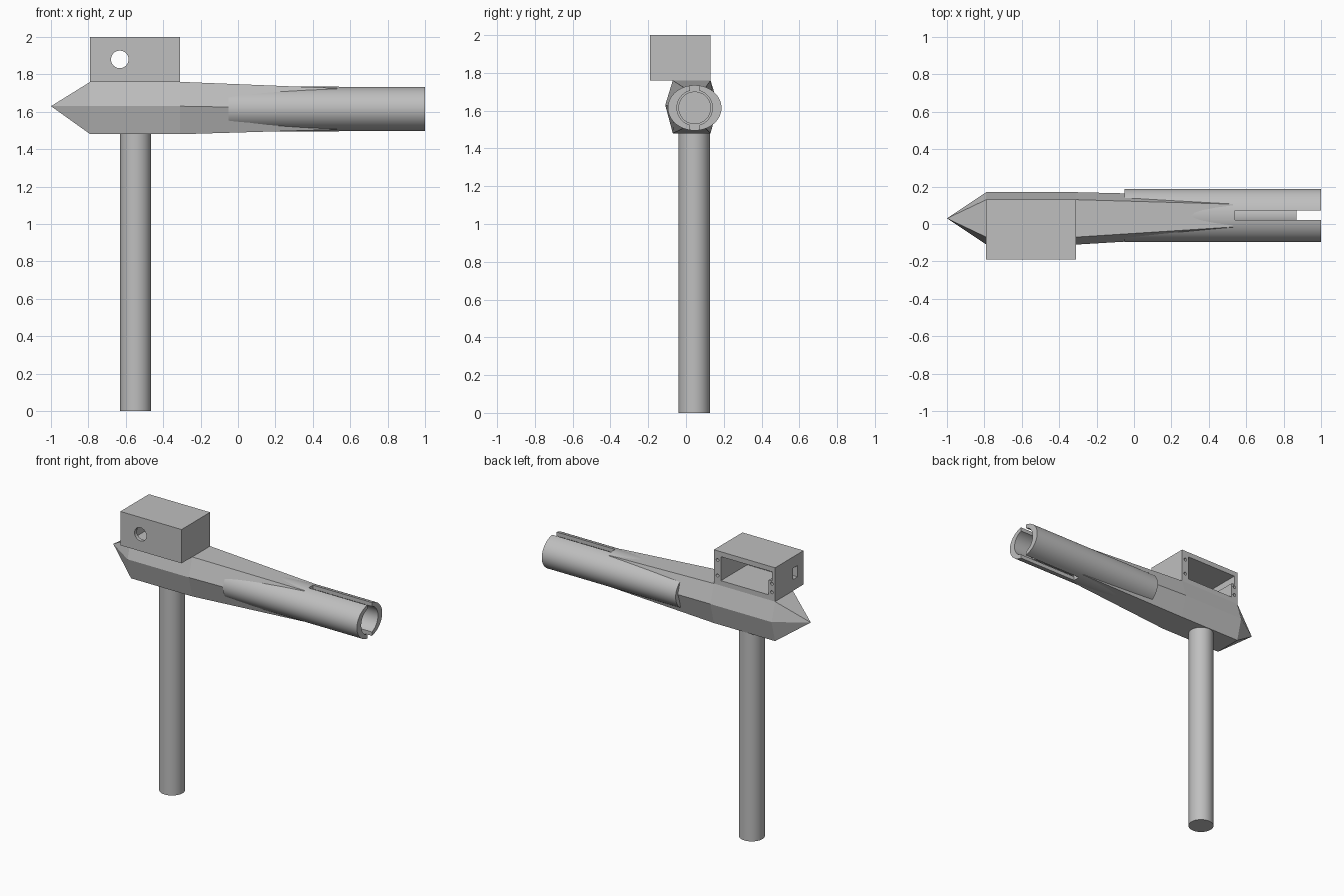
import bpy, bmesh, math
from mathutils import Matrix, Vector

cube = bpy.data.objects.get("Cube")
if cube:
    bpy.data.objects.remove(cube, do_unlink=True)

grey = bpy.data.materials.new("plain grey")
grey.use_nodes = True
COLOUR = (0.52, 0.52, 0.52, 1)
grey.diffuse_color = COLOUR
grey.node_tree.nodes["Principled BSDF"].inputs["Base Color"].default_value = COLOUR


def finish(name, bm):
    bmesh.ops.recalc_face_normals(bm, faces=bm.faces)
    mesh = bpy.data.meshes.new(name)
    bm.to_mesh(mesh)
    bm.free()
    mesh.materials.append(grey)
    obj = bpy.data.objects.new(name, mesh)
    bpy.context.collection.objects.link(obj)
    return obj


def block(name, low, high):
    low, high = Vector(low), Vector(high)
    bm = bmesh.new()
    bmesh.ops.create_cube(bm, size=1, matrix=Matrix.Translation((low + high) / 2)
                          @ Matrix.Diagonal((*(high - low), 1)))
    return finish(name, bm)


def rod(name, start, end, radius, flat=1, sides=64):
    # flat squashes a lying rod in z
    start, end = Vector(start), Vector(end)
    axis = end - start
    bm = bmesh.new()
    bmesh.ops.create_cone(bm, cap_ends=True, segments=sides, radius1=radius, radius2=radius,
                          depth=axis.length,
                          matrix=Matrix.Translation((start + end) / 2)
                          @ Matrix.Diagonal((1, 1, flat, 1))
                          @ axis.to_track_quat('Z', 'Y').to_matrix().to_4x4())
    return finish(name, bm)


def select(obj):
    bpy.ops.object.select_all(action='DESELECT')
    obj.select_set(True)
    bpy.context.view_layer.objects.active = obj


def carve(obj, cutters):
    select(obj)
    for cutter in cutters:
        cutter.hide_render = True
        mod = obj.modifiers.new("cut", 'BOOLEAN')
        mod.operation = 'DIFFERENCE'
        mod.solver = 'EXACT'
        mod.object = cutter
        bpy.ops.object.modifier_apply(modifier=mod.name)
        bpy.data.objects.remove(cutter, do_unlink=True)


def smooth(obj):
    select(obj)
    bpy.ops.object.shade_smooth_by_angle(angle=math.radians(30))


# Six-sided body with pointed nose, tapering into the barrel
def section(x, front, top_front, top_back, back, bottom, middle, top):
    return [(x, front, middle), (x, top_front, top), (x, top_back, top),
            (x, back, middle), (x, top_back, bottom), (x, top_front, bottom)]


sections = [section(-0.79, -0.11, -0.07, 0.13, 0.17, 1.48, 1.63, 1.76),
            section(-0.31, -0.11, -0.07, 0.13, 0.17, 1.48, 1.63, 1.76),
            section(0.53, -0.06, -0.016, 0.106, 0.15, 1.505, 1.615, 1.726)]
bm = bmesh.new()
rings = [[bm.verts.new(p) for p in ring] for ring in sections]
tip = bm.verts.new((-1, 0.03, 1.63))
for i in range(6):
    j = (i + 1) % 6
    bm.faces.new((tip, rings[0][i], rings[0][j]))
    for a, b in zip(rings, rings[1:]):
        bm.faces.new((a[i], b[i], b[j], a[j]))
bm.faces.new(rings[-1])
finish("body", bm)

# Handle
smooth(rod("handle", (-0.547, 0.043, 0), (-0.547, 0.043, 1.5), 0.083))

# Slotted barrel with an inner core
BY, BZ = 0.046, 1.615
barrel = rod("barrel", (-0.05, BY, BZ), (1, BY, BZ), 0.142, flat=0.845)
carve(barrel, [rod("bore_cutter", (0.54, BY, BZ), (1.1, BY, BZ), 0.094),
               block("slot_cutter", (0.54, BY - 0.025, 1.4), (1.1, BY + 0.025, 1.8))])
smooth(barrel)
smooth(rod("barrel_core", (0.5, BY, BZ), (0.87, BY, BZ), 0.086))

# Housing, open at the back, with lens hole, side window and screw holes
housing = block("housing", (-0.79, -0.19, 1.76), (-0.31, 0.13, 2))
cutters = [block("cavity_cutter", (-0.74, -0.165, 1.795), (-0.365, 0.2, 1.965)),
           block("notch_cutter", (-0.765, -0.165, 1.90), (-0.73, 0.2, 1.965)),
           rod("lens_cutter", (-0.632, -0.3, 1.88), (-0.632, -0.1, 1.88), 0.047, sides=32),
           block("window_cutter", (-0.9, -0.12, 1.84), (-0.7, -0.07, 1.92))]
for x, z in ((-0.338, 1.825), (-0.338, 1.935), (-0.765, 1.82), (-0.765, 1.88)):
    cutters.append(rod("screw_cutter", (x, 0.07, z), (x, 0.2, z), 0.011, sides=16))
carve(housing, cutters)
smooth(housing)
